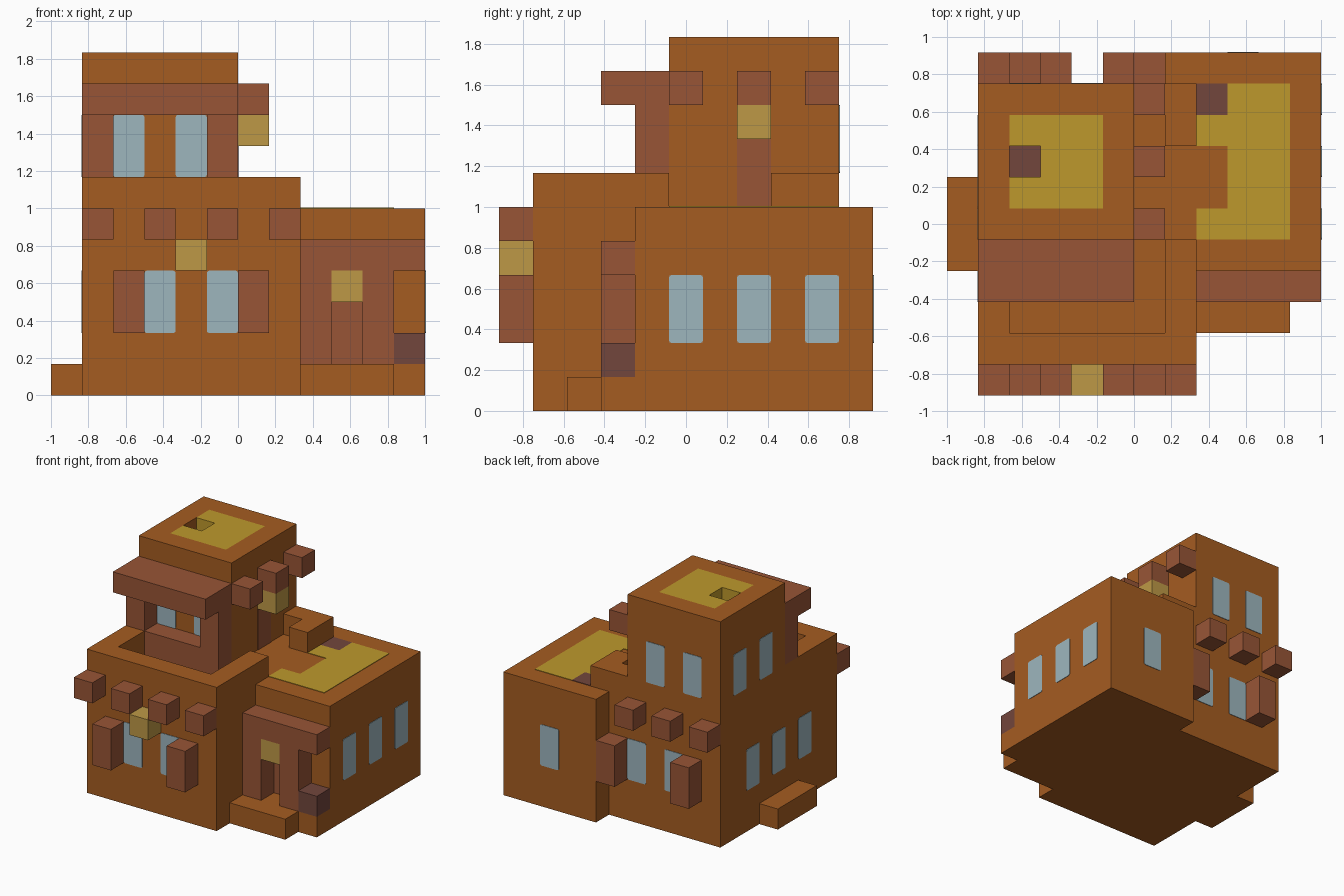
import bpy, bmesh
from mathutils import Vector

if "Cube" in bpy.data.objects:
    bpy.data.objects.remove(bpy.data.objects["Cube"], do_unlink=True)

U = 1 / 6                           # block size
ORIGIN = Vector((-6, -5.5, 0))      # block grid corner
THIN = 0.004                        # thickness of painted plates


def material(name, rgb):
    linear = [((c / 255 + 0.055) / 1.055) ** 2.4 for c in rgb] + [1]
    m = bpy.data.materials.new(name)
    m.use_nodes = True
    m.diffuse_color = linear
    bsdf = m.node_tree.nodes["Principled BSDF"]
    bsdf.inputs["Base Color"].default_value = linear
    bsdf.inputs["Roughness"].default_value = 0.9
    return m


CLAY = material("orange clay", (165, 92, 33))
WOOD = material("brown wood", (152, 85, 54))
STRAW = material("yellow roof", (190, 153, 44))
LAMP = material("lamp yellow", (190, 153, 70))
GLASS = material("pale blue glass", (158, 182, 190))
DARK = material("dark brown wood", (114, 70, 60))


def box(name, mat, lo, hi, pad=None, rounded=0):
    """Box between two grid corners; pad = (axis, side) makes a thin plate."""
    a, b = (Vector(lo) + ORIGIN) * U, (Vector(hi) + ORIGIN) * U
    axis = None
    if pad:
        axis, side = pad
        a[axis] -= THIN if side < 0 else THIN / 4
        b[axis] += THIN if side > 0 else THIN / 4
    bm = bmesh.new()
    bmesh.ops.create_cube(bm, size=1)
    for v in bm.verts:
        v.co = Vector([(a[i] + b[i]) / 2 + v.co[i] * (b[i] - a[i]) for i in range(3)])
    if rounded:
        edges = [e for e in bm.edges
                 if abs(e.verts[0].co[axis] - e.verts[1].co[axis]) > 1e-5
                 and (e.verts[0].co - e.verts[1].co).length < 2 * THIN]
        bmesh.ops.bevel(bm, geom=edges, offset=rounded, segments=2,
                        profile=0.5, affect='EDGES')
    mesh = bpy.data.meshes.new(name)
    bm.to_mesh(mesh)
    bm.free()
    mesh.materials.append(mat)
    ob = bpy.data.objects.new(name, mesh)
    bpy.context.collection.objects.link(ob)
    return ob


def cube(name, mat, x, y, z, height=1):
    return box(name, mat, (x, y, z), (x + 1, y + 1, z + height))


def window(axis, side, plane, along, z):
    """Flush pane, one block wide and two high."""
    lo = [plane, along, z] if axis == 0 else [along, plane, z]
    hi = [c + s for c, s in zip(lo, (0, 1, 2) if axis == 0 else (1, 0, 2))]
    box("window", GLASS, lo, hi, (axis, side), 0.012)


# Main house: front part with a sunken balcony, rear part under the tower
box("house_front", CLAY, (1, 1, 0), (8, 5, 5))
box("house_rear", CLAY, (1, 5, 0), (8, 10, 6))
box("parapet_front", CLAY, (1, 1, 5), (8, 2, 7))
box("parapet_right", CLAY, (1, 2, 5), (2, 5, 7))
box("parapet_left", CLAY, (7, 2, 5), (8, 5, 7))
box("side_step", CLAY, (0, 4, 0), (1, 7, 1))

# Side wing, its rear corner and the roof terrace wall
box("wing", CLAY, (8, 4, 0), (12, 11, 6))
box("wing_corner", CLAY, (7, 10, 0), (8, 11, 6))
box("terrace_wall_side", CLAY, (7, 8, 6), (8, 10, 7))
box("terrace_wall_back", CLAY, (6, 9, 6), (7, 10, 7))

# Wing roof covering and hatch
UP = (2, 1)
box("wing_roof", STRAW, (9, 5, 6), (11, 10, 6), UP)
box("wing_roof_front_strip", STRAW, (8, 5, 6), (9, 6, 6), UP)
box("wing_roof_back_strip", STRAW, (8, 8, 6), (9, 9, 6), UP)
box("wing_hatch", DARK, (8, 9, 6), (9, 10, 6), UP)

# Tower: walls, roof border and yellow roof around an open hatch
box("tower", CLAY, (1, 5, 6), (6, 10, 10))
box("tower_border_front", CLAY, (1, 5, 10), (6, 6, 11))
box("tower_border_back", CLAY, (1, 9, 10), (6, 10, 11))
box("tower_border_right", CLAY, (1, 6, 10), (2, 9, 11))
box("tower_border_left", CLAY, (5, 6, 10), (6, 9, 11))
box("tower_roof", STRAW, (3, 6, 10), (5, 9, 11))
cube("tower_roof_front", STRAW, 2, 6, 10)
cube("tower_roof_back", STRAW, 2, 8, 10)
box("tower_hatch", DARK, (2, 7, 10), (3, 8, 10), UP)

# Tower front bay: rail, posts and awning
box("balcony_rail", WOOD, (2, 4, 5), (6, 5, 7))
for x in (1, 5):
    cube("bay_post", WOOD, x, 4, 7, 2)
box("awning", WOOD, (1, 3, 9), (6, 5, 10))

# Tower terrace door, lamp and beam ends
box("terrace_door", WOOD, (6, 7, 6), (6, 8, 8), (0, 1))
cube("terrace_lamp", LAMP, 6, 7, 8)
for y in (5, 7, 9):
    cube("tower_beam", WOOD, 6, y, 9)

# Porch: step, base, posts, lintel, door, lamp and barrel
box("porch_step", CLAY, (8, 2, 0), (11, 3, 1))
box("porch_base", CLAY, (8, 3, 0), (12, 4, 1))
for x in (8, 10):
    cube("porch_post", WOOD, x, 3, 1, 3)
box("porch_lintel", WOOD, (8, 3, 4), (12, 4, 5))
box("porch_door", WOOD, (9, 4, 1), (10, 4, 4), (1, -1))
cube("porch_lamp", LAMP, 9, 3, 3)
cube("barrel", DARK, 11, 3, 1)

# Front and back walls: beam ends, shutters and windows
for y, plane, side, beams in ((0, 1, -1, (1, 3, 5, 7)), (10, 10, 1, (1, 3, 5))):
    for x in beams:
        cube("wall_beam", WOOD, x, y, 5)
    for x in (2, 6):
        cube("shutter", WOOD, x, y, 2, 2)
    for x in (3, 5):
        window(1, side, plane, x, 2)
cube("front_lamp", LAMP, 4, 0, 4)

# Tower, wing and side windows
for x in (2, 4):
    window(1, -1, 5, x, 7)
    window(1, 1, 10, x, 7)
for y in (6, 8):
    window(0, -1, 1, y, 7)
for y in (3, 5, 7):
    window(0, -1, 1, y, 2)
    window(0, 1, 12, y + 2, 2)
window(1, 1, 11, 9, 2)
